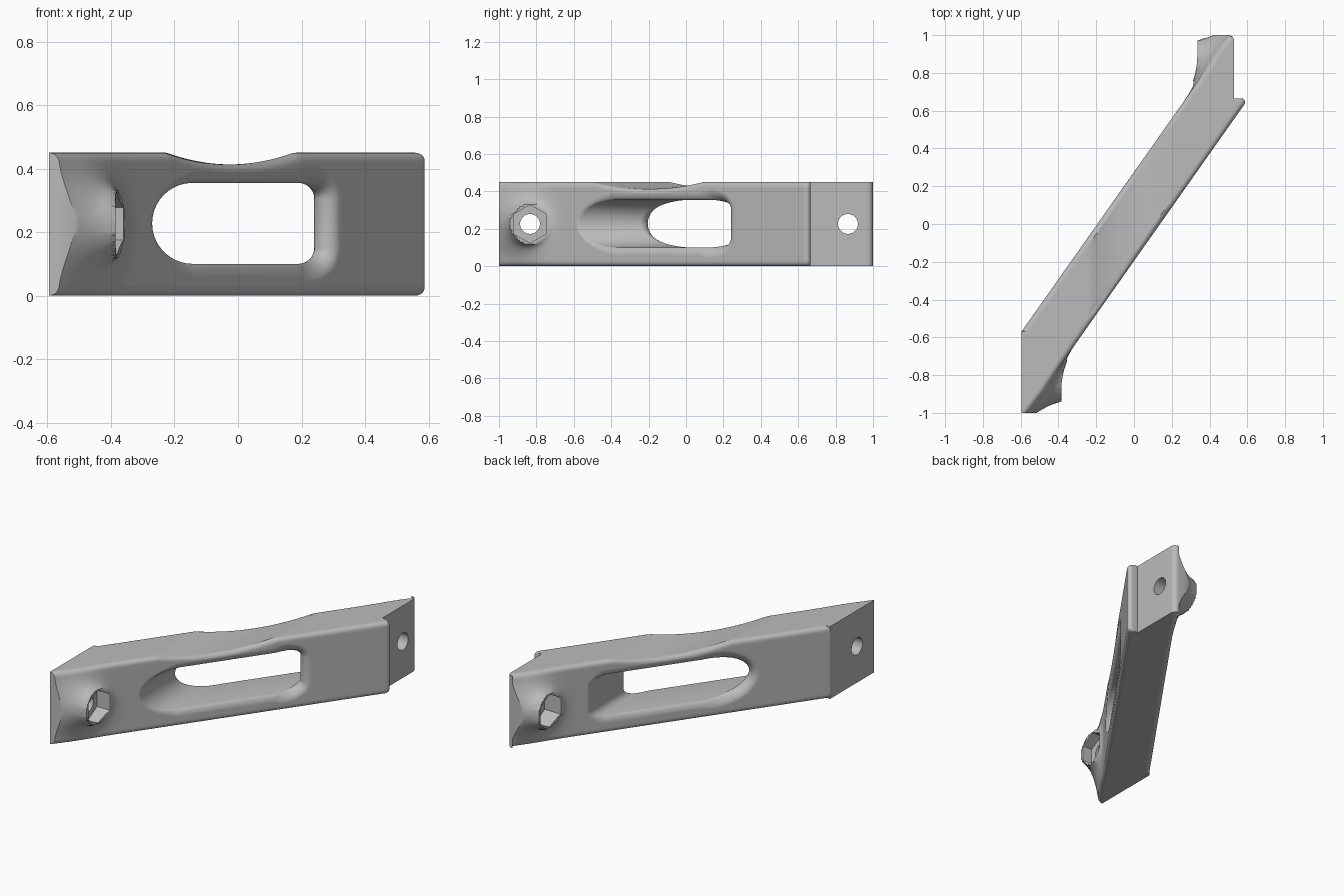
import bpy, bmesh, math

if "Cube" in bpy.data.objects:
    bpy.data.objects.remove(bpy.data.objects["Cube"], do_unlink=True)

SLOPE = 0.705                      # x per y of the slanted faces
FRONT_X, BACK_X = 0.138, -0.194    # x of each slanted face at y = 0
TALL, MID = 0.45, 0.226
EDGE, SLOT_R = 0.025, 0.045        # edge rounding and slot rounding
PAD_L, PAD_R = -0.595, 0.53        # flat mounting pads
FRONT_BOSS = (-0.834, -0.385)      # y of centre, x of cap
BACK_BOSS = (0.866, 0.335)

metal = bpy.data.materials.new("plain grey")
metal.use_nodes = True
grey = (0.5, 0.5, 0.5, 1)
metal.diffuse_color = grey
metal.node_tree.nodes["Principled BSDF"].inputs["Base Color"].default_value = grey


def make(name, bm):
    bmesh.ops.recalc_face_normals(bm, faces=bm.faces)
    mesh = bpy.data.meshes.new(name)
    bm.to_mesh(mesh)
    bm.free()
    mesh.materials.append(metal)
    ob = bpy.data.objects.new(name, mesh)
    bpy.context.scene.collection.objects.link(ob)
    return ob


def loft(name, rings):
    """Skin closed rings of points and cap both ends."""
    bm = bmesh.new()
    rows = [[bm.verts.new(p) for p in ring] for ring in rings]
    n = len(rows[0])
    for a, b in zip(rows, rows[1:]):
        for i in range(n):
            j = (i + 1) % n
            bm.faces.new((a[i], a[j], b[j], b[i]))
    bm.faces.new(rows[0])
    bm.faces.new(rows[-1])
    return make(name, bm)


def flare(rise, y, z, centre):
    """Height of a round boss that blends into the slanted face."""
    k = 0.1
    h = max(rise, 0)
    if abs(rise) < k:
        h += (k - abs(rise)) ** 2 / (4 * k)
    t = (math.hypot(y - centre, z - MID) - 0.112) / 0.18
    t = min(max(t, 0), 1)
    return h * (1 - math.sqrt(1 - (1 - t) ** 2))


def front(y, z):
    x = SLOPE * y + FRONT_X
    if y < -0.4:
        return x + flare(FRONT_BOSS[1] - x, y, z, FRONT_BOSS[0])
    if y > 0.97:                                   # rounded far corner
        return PAD_R - 0.03 + math.sqrt(max(0.03 ** 2 - (y - 0.97) ** 2, 0))
    if y > 0.6645:
        return PAD_R
    if y > 0.645:                                  # rounded lip
        return 0.568 + math.sqrt(max(0.02 ** 2 - (y - 0.645) ** 2, 0))
    return min(x, 0.588)


def back(y, z):
    x = SLOPE * y + BACK_X
    if y > 0.4:
        x -= flare(x - BACK_BOSS[1], y, z, BACK_BOSS[0])
    return max(x, PAD_L)


def top(x):
    """Top height with the shallow scoop across it."""
    r, cx, cz = 0.586, -0.025, 0.413 + 0.586
    dx = abs(x - cx)
    return min(TALL, cz - math.sqrt(r * r - dx * dx)) if dx < 0.25 else TALL


def rounding(d):
    d = min(d, EDGE)
    return (EDGE - math.sqrt(EDGE ** 2 - (EDGE - d) ** 2)) / 0.817


def column(y, side, is_front):
    """Upright row of points on one side, bottom to top."""
    on = y < 0.6645 if is_front else y > -0.568
    inset = (-1 if is_front else 1) * on
    high = top(side(y, TALL) + inset * EDGE)
    edge = [0, 0.001, 0.004, 0.009, 0.016]
    steps = 38
    zs = edge + [EDGE + (high - 2 * EDGE) * i / steps for i in range(steps + 1)]
    zs += [high - d for d in reversed(edge)]
    return [[side(y, z) + inset * rounding(min(z, high - z)), y, z] for z in zs]


def section(y):
    f, b = column(y, front, True), column(y, back, False)
    for p, q in zip(f, b):
        p[0] = max(p[0], PAD_L + 0.004)
        q[0] = min(q[0], p[0] - 0.004)
    n = 24
    xs = [i / n for i in range(1, n)]
    roof = [f[-1][0] + (b[-1][0] - f[-1][0]) * t for t in xs]
    floor = [b[0][0] + (f[0][0] - b[0][0]) * t for t in xs]
    return (f + [(x, y, top(x)) for x in roof] + b[::-1]
            + [(x, y, 0) for x in floor])


# Slanted bar with both bosses, pads and lip
stations = {round(-1 + 0.01 * i, 4) for i in range(45)}
stations |= {round(-0.55 + 0.02 * i, 4) for i in range(58)}
stations |= {round(0.61 + 0.01 * i, 4) for i in range(40)}
stations |= {-0.569, -0.567, 0.645, 0.655, 0.66, 0.663, 0.6644, 0.6646,
             0.985, 0.995, 0.998, 1.0}
bar = loft("slanted_bar", [section(y) for y in sorted(stations)])


# Slot cutter: one round end, one squared end, flared at both faces
def slot_outline():
    arcs = [(0.19, 0.15, 0.05, -90, 0), (0.19, 0.305, 0.05, 0, 90),
            (-0.143, 0.2275, 0.1275, 90, 270)]
    for cx, cz, r, a0, a1 in arcs:
        n = (a1 - a0) // 9
        for i in range(n + 1):
            a = math.radians(a0 + (a1 - a0) * i / n)
            yield cx + r * math.cos(a), cz + r * math.sin(a), math.cos(a), math.sin(a)


def slot_rings(s):
    """Rounded mouth on the front (s = -1) or back (s = 1), from inside out."""
    m = 1 / SLOPE
    offset = FRONT_X if s < 0 else BACK_X
    rings = []
    for step in range(11):
        ring = []
        for x, z, nx, nz in slot_outline():
            yf = (x - offset) * m + s * 0.001
            slant = math.hypot(1, m * nx)
            yc = yf + m * nx * SLOT_R - s * SLOT_R * slant
            end = math.atan2(s, -s * m * nx)
            a = s * math.pi + (end - s * math.pi) * min(step, 9) / 9
            out = SLOT_R * (1 + math.cos(a))
            y = yc + SLOT_R * math.sin(a) if step < 10 else s * 1.5
            ring.append((x + nx * out, y, z + nz * out))
        rings.append(ring)
    return rings


cutters = [loft("slot_cutter", slot_rings(-1)[::-1] + slot_rings(1))]


# Bolt holes and hexagonal nut recesses
def prism(name, sides, radius, y, x0, x1):
    angles = [math.pi / 2 + 2 * math.pi * i / sides for i in range(sides)]
    return loft(name, [[(x, y + radius * math.cos(a), MID + radius * math.sin(a))
                        for a in angles] for x in (x0, x1)])


for label, y, x0, x1, h0, h1 in (("front", FRONT_BOSS[0], -0.7, -0.2, -0.45, -0.25),
                                 ("back", BACK_BOSS[0], 0.2, 0.7, 0.25, 0.43)):
    cutters.append(prism(label + "_nut_cutter", 6, 0.102, y, h0, h1))
    cutters.append(prism(label + "_bolt_cutter", 40, 0.053, y, x0, x1))

bpy.ops.object.select_all(action='DESELECT')
bar.select_set(True)
bpy.context.view_layer.objects.active = bar
for cutter in cutters:
    cutter.hide_render = True
    mod = bar.modifiers.new(cutter.name, 'BOOLEAN')
    mod.operation, mod.solver, mod.object = 'DIFFERENCE', 'EXACT', cutter
    bpy.ops.object.modifier_apply(modifier=mod.name)
    bpy.data.objects.remove(cutter, do_unlink=True)
bpy.ops.object.shade_smooth_by_angle(angle=math.radians(35))
